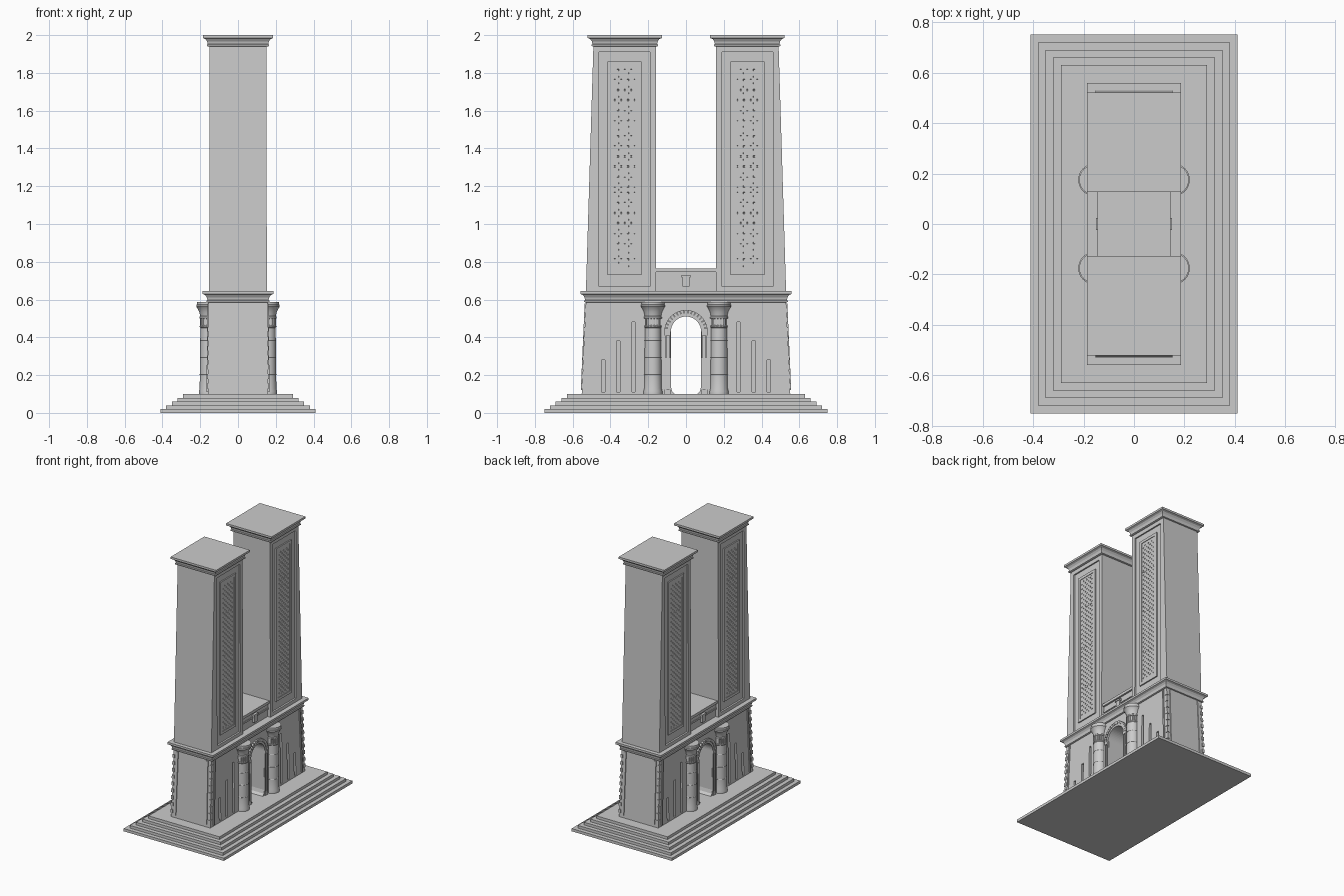
import bpy, bmesh, math
from mathutils import Vector

if "Cube" in bpy.data.objects:
    bpy.data.objects.remove(bpy.data.objects["Cube"])

stone = bpy.data.materials.new("grey stone")
stone.use_nodes = True
GREY = (0.6, 0.6, 0.6, 1)
stone.diffuse_color = GREY
stone.node_tree.nodes["Principled BSDF"].inputs["Base Color"].default_value = GREY
SIDES = (-1, 1)


def finish(bm, name):
    bmesh.ops.recalc_face_normals(bm, faces=bm.faces)
    mesh = bpy.data.meshes.new(name)
    bm.to_mesh(mesh)
    bm.free()
    mesh.materials.append(stone)
    obj = bpy.data.objects.new(name, mesh)
    bpy.context.collection.objects.link(obj)
    return obj


def skin(bm, rings):
    """Join equal rings of points into a closed solid."""
    loops = [[bm.verts.new(p) for p in ring] for ring in rings]
    n = len(loops[0])
    for a, b in zip(loops, loops[1:]):
        for i in range(n):
            j = (i + 1) % n
            bm.faces.new((a[i], a[j], b[j], b[i]))
    bm.faces.new(loops[0][::-1])
    bm.faces.new(loops[-1])


def rect(z, hx, y0, y1):
    return [(-hx, y0, z), (hx, y0, z), (hx, y1, z), (-hx, y1, z)]


def add_box(bm, x0, x1, y0, y1, z0, z1):
    skin(bm, [[(x0, y0, z), (x1, y0, z), (x1, y1, z), (x0, y1, z)] for z in (z0, z1)])


def add_prism(bm, outline, x0, x1):
    """Extrude a y-z outline along x."""
    skin(bm, [[(x, y, z) for y, z in outline] for x in (x0, x1)])


def loft(name, rings):
    bm = bmesh.new()
    skin(bm, rings)
    return finish(bm, name)


def carve(obj, cutter):
    mod = obj.modifiers.new("carve", "BOOLEAN")
    mod.operation = "DIFFERENCE"
    mod.solver = "EXACT"
    mod.object = cutter
    bpy.context.view_layer.objects.active = obj
    bpy.ops.object.modifier_apply(modifier=mod.name)
    bpy.data.objects.remove(cutter)


def cornice(name, z, h, hx, y0, y1, flare):
    """Round moulding below a hollow flare and a flat fillet."""
    steps = [(0, 0), (0.04, 0.25), (0.16, 0.25), (0.2, 0.08), (0.45, 0.2),
             (0.65, 0.5), (0.75, 1), (1, 1)]
    return loft(name, [rect(z + h * t, hx + flare * f, y0 - flare * f, y1 + flare * f)
                       for t, f in steps])


# Stepped platform
for i in range(5):
    hx, hy = 0.41 - 0.03 * i, 0.75 - 0.03 * i
    loft("platform_step", [rect(0.02 * i, hx, -hy, hy), rect(0.02 * i + 0.02, hx, -hy, hy)])

# Gatehouse with arch passage and pole niches
gate = loft("gatehouse", [rect(0.1, 0.16, -0.552, 0.552), rect(0.59, 0.155, -0.53, 0.53)])
ARCH_Z, ARCH_R = 0.43, 0.08
arc = [(ARCH_R * math.cos(math.pi * i / 24), ARCH_Z + ARCH_R * math.sin(math.pi * i / 24))
       for i in range(25)]
bm = bmesh.new()
add_prism(bm, [(-0.06, 0.1), (0.06, 0.1), (0.074, 0.115), (0.08, 0.14)] + arc + [(-0.08, 0.14), (-0.074, 0.115)],
          -0.3, 0.3)
carve(gate, finish(bm, "passage_cutter"))
bm = bmesh.new()
for sx in SIDES:
    for sy in SIDES:
        for k in range(3):
            y, top = sy * (0.278 + 0.08 * k), 0.48 - 0.1 * k
            add_box(bm, sx * 0.143, sx * 0.2, y - 0.009, y + 0.009, 0.11, top)
carve(gate, finish(bm, "niche_cutter"))
cornice("gatehouse_cornice", 0.585, 0.06, 0.16, -0.532, 0.532, 0.027)

# Arch stones and door jambs
bm = bmesh.new()
N = 17
for sx in SIDES:
    for k in range(N):
        a0, a1 = (math.pi * (k + t) / N for t in (0.06, 0.94))
        add_prism(bm, [(r * math.cos(a), ARCH_Z + r * math.sin(a))
                       for r, a in ((0.095, a0), (0.115, a0), (0.115, a1), (0.095, a1))],
                  sx * 0.15, sx * 0.168)
    for k in range(24):
        a0, a1 = math.pi * k / 24, math.pi * (k + 1) / 24
        add_prism(bm, [(r * math.cos(a), ARCH_Z + r * math.sin(a))
                       for r, a in ((0.08, a0), (0.096, a0), (0.096, a1), (0.08, a1))],
                  sx * 0.15, sx * 0.163)
finish(bm, "arch_stones")
bm = bmesh.new()
for sx in SIDES:
    for sy in SIDES:
        for y0, y1 in ((0.081, 0.088), (0.104, 0.111)):
            add_box(bm, sx * 0.15, sx * 0.166, sy * y0, sy * y1, 0.1, 0.42)
        for z0, z1 in ((0.1, 0.125), (0.41, 0.43)):
            add_box(bm, sx * 0.15, sx * 0.168, sy * 0.081, sy * 0.113, z0, z1)
finish(bm, "door_jambs")

# Engaged columns with flared capitals
PROFILE = [(0.05, 0.1), (0.05, 0.115), (0.046, 0.13), (0.045, 0.2), (0.047, 0.203), (0.045, 0.206),
           (0.044, 0.29), (0.046, 0.293), (0.044, 0.296), (0.043, 0.38), (0.045, 0.383),
           (0.043, 0.386), (0.042, 0.45), (0.046, 0.455), (0.046, 0.46), (0.041, 0.465),
           (0.041, 0.497), (0.047, 0.5), (0.047, 0.508), (0.043, 0.512), (0.048, 0.535),
           (0.058, 0.555), (0.064, 0.562), (0.064, 0.572), (0.06, 0.573), (0.06, 0.588)]
for sx in SIDES:
    for sy in SIDES:
        c = Vector((sx * 0.157, sy * 0.175, 0))
        turn = [2 * math.pi * i / 32 for i in range(32)]
        col = loft("column", [[c + Vector((r * math.cos(a), r * math.sin(a), z)) for a in turn]
                              for r, z in PROFILE])
        bpy.context.view_layer.objects.active = col
        col.select_set(True)
        bpy.ops.object.shade_smooth_by_angle(angle=math.radians(25))
        col.select_set(False)
        bm = bmesh.new()
        for i in range(16):
            a = 2 * math.pi * i / 16
            p = c + Vector((0.041 * math.cos(a), 0.041 * math.sin(a), 0))
            add_box(bm, p.x - 0.004, p.x + 0.004, p.y - 0.004, p.y + 0.004, 0.46, 0.503)
        finish(bm, "column_reeds")

# Corner mouldings with binding blocks, leaning with the end walls
bm = bmesh.new()
for sx in SIDES:
    for sy in SIDES:
        def lean(x0, x1, d0, d1, z0, z1):
            rings = []
            for z in (z0, z1):
                t = (z - 0.1) / 0.49
                y, dx = 0.552 - 0.022 * t, 0.005 * t
                rings.append([(sx * (x - dx), sy * (y + d), z)
                              for x, d in ((x0, d0), (x1, d0), (x1, d1), (x0, d1))])
            skin(bm, rings)
        lean(0.12, 0.134, -0.01, 0.006, 0.12, 0.58)
        lean(0.15, 0.167, -0.042, -0.03, 0.11, 0.58)
        for k in range(9):
            z = 0.13 + 0.05 * k
            lean(0.146, 0.164, -0.016, 0.005, z, z + 0.025)
finish(bm, "corner_mouldings")

# Towers with recessed panels, frames, pierced lattices and caps
for sy in SIDES:
    def span(a, b):
        return sorted((sy * a, sy * b))

    tower = loft("tower", [rect(0.64, 0.153, *span(0.16, 0.53)),
                           rect(1.95, 0.15, *span(0.16, 0.49))])
    bm = bmesh.new()
    for sx in SIDES:
        add_box(bm, sx * 0.14, sx * 0.2, *span(0.19, 0.46), 0.67, 1.91)
    carve(tower, finish(bm, "panel_cutter"))
    cornice("tower_cap", 1.94, 0.06, 0.158, *span(0.155, 0.493), 0.028)

    # Nested frames stepping around the lattice
    bm = bmesh.new()
    for sx in SIDES:
        for y0, y1, z0, z1, w, x in ((0.235, 0.415, 0.73, 1.86, 0.02, 0.149),
                                     (0.255, 0.395, 0.75, 1.84, 0.014, 0.145)):
            xs = (sx * 0.135, sx * x)
            add_box(bm, *xs, *span(y0, y0 + w), z0, z1)
            add_box(bm, *xs, *span(y1 - w, y1), z0, z1)
            add_box(bm, *xs, *span(y0 + w, y1 - w), z0, z0 + w)
            add_box(bm, *xs, *span(y0 + w, y1 - w), z1 - w, z1)
        for z in (0.98, 1.295, 1.61):
            add_box(bm, sx * 0.14, sx * 0.1455, *span(0.265, 0.385), z - 0.002, z + 0.002)
    finish(bm, "panel_frames")

    # Lattice cells of small square holes set in a diamond pattern
    CELL, COLS, ROWS = 0.0088, 13, 124
    for sx in SIDES:
        bm = bmesh.new()
        grid = [[bm.verts.new((sx * 0.1445, sy * (0.2678 + CELL * i), 0.7545 + CELL * j))
                 for i in range(COLS + 1)] for j in range(ROWS + 1)]
        holes = []
        for j in range(ROWS):
            for i in range(COLS):
                f = bm.faces.new((grid[j][i], grid[j][i + 1], grid[j + 1][i + 1], grid[j + 1][i]))
                u, v = abs(i - 6), abs(j % 12 - 6)
                if (u + v) in (2, 6, 10) and (u % 2 == 0) and v % 2 == 0:
                    holes.append(f)
        bm.normal_update()
        if bm.faces[:][0].normal.x * sx < 0:
            bmesh.ops.reverse_faces(bm, faces=bm.faces)
        bmesh.ops.inset_individual(bm, faces=holes, thickness=0.0008, depth=-0.004)
        finish(bm, "lattice")

# Bridge between the towers with a small shrine block on each face
bm = bmesh.new()
for hx, z0, z1 in ((0.13, 0.64, 0.7), (0.136, 0.7, 0.712), (0.132, 0.712, 0.745), (0.145, 0.745, 0.765)):
    add_box(bm, -hx, hx, -0.162, 0.162, z0, z1)
finish(bm, "bridge")
bm = bmesh.new()
for sx in SIDES:
    add_box(bm, sx * 0.12, sx * 0.146, -0.018, 0.018, 0.67, 0.72)
    add_box(bm, sx * 0.12, sx * 0.15, -0.024, 0.024, 0.718, 0.73)
finish(bm, "shrine_block")
